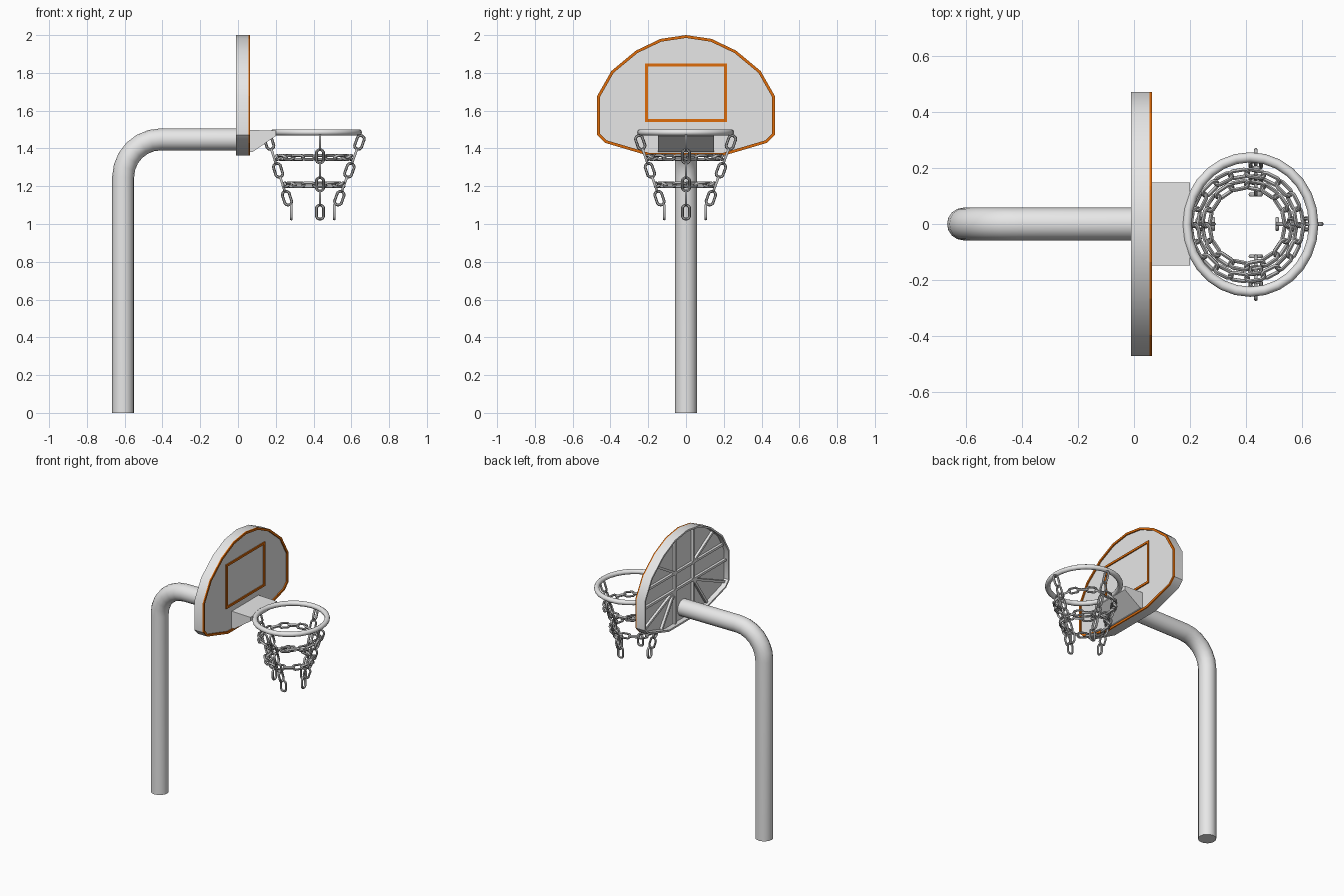
import bpy, bmesh, math
from mathutils import Vector

if "Cube" in bpy.data.objects:
    bpy.data.objects.remove(bpy.data.objects["Cube"])


def material(name, rgb):
    m = bpy.data.materials.new(name)
    m.diffuse_color = (*rgb, 1)
    m.use_nodes = True
    m.node_tree.nodes["Principled BSDF"].inputs["Base Color"].default_value = m.diffuse_color
    return m


GREY = material("light grey", (0.80, 0.80, 0.80))
ORANGE = material("orange", (0.74, 0.15, 0.003))
STEEL = material("chain steel", (0.50, 0.50, 0.50))


def finish(name, bm, mat, smooth=0):
    bmesh.ops.recalc_face_normals(bm, faces=bm.faces)
    me = bpy.data.meshes.new(name)
    bm.to_mesh(me)
    bm.free()
    me.materials.append(mat)
    ob = bpy.data.objects.new(name, me)
    bpy.context.collection.objects.link(ob)
    if smooth:
        shade(ob, smooth)
    return ob


def shade(ob, degrees=50):
    bpy.ops.object.select_all(action='DESELECT')
    ob.select_set(True)
    bpy.context.view_layer.objects.active = ob
    bpy.ops.object.shade_smooth_by_angle(angle=math.radians(degrees))


def offset(pts, d):
    """Shrink a counter-clockwise (y, z) polygon by d with mitred corners."""
    out = []
    for i, p in enumerate(pts):
        p = Vector(p)
        e1 = (p - Vector(pts[i - 1])).normalized()
        e2 = (Vector(pts[(i + 1) % len(pts)]) - p).normalized()
        n1, n2 = Vector((-e1.y, e1.x)), Vector((-e2.y, e2.x))
        out.append(tuple(p + (n1 + n2) * d / (1 + n1.dot(n2))))
    return out


def prism(bm, pts, x0, x1):
    a, b = ([bm.verts.new((x, *p)) for p in pts] for x in (x0, x1))
    bm.faces.new(a)
    bm.faces.new(b)
    for i in range(len(pts)):
        bm.faces.new((a[i - 1], a[i], b[i], b[i - 1]))


def frame(bm, outer, width, x0, x1):
    inner = offset(outer, width)
    loops = [[bm.verts.new((x, *p)) for p in pts]
             for pts, x in ((outer, x0), (outer, x1), (inner, x1), (inner, x0))]
    for k in range(4):
        a, b = loops[k], loops[(k + 1) % 4]
        for i in range(len(outer)):
            bm.faces.new((a[i - 1], a[i], b[i], b[i - 1]))


# Bent pole
path = [(-0.608, 0, 0)]
for i in range(7):
    t = math.radians(15 * i)
    path.append((-0.408 - 0.2 * math.cos(t), 0, 1.248 + 0.2 * math.sin(t)))
path.append((0.03, 0, 1.448))
cu = bpy.data.curves.new("pole", 'CURVE')
cu.dimensions = '3D'
cu.bevel_depth = 0.058
cu.bevel_resolution = 6
cu.use_fill_caps = True
sp = cu.splines.new('POLY')
sp.points.add(len(path) - 1)
for p, co in zip(sp.points, path):
    p.co = (*co, 1)
pole = bpy.data.objects.new("pole", cu)
bpy.context.collection.objects.link(pole)
pole.select_set(True)
bpy.context.view_layer.objects.active = pole
bpy.ops.object.convert(target='MESH')
pole = bpy.context.object
pole.data.materials.clear()
pole.data.materials.append(GREY)
shade(pole)

# Backboard: hollow shell, open at the back
half = [(0.20, 1.362), (0.43, 1.43), (0.47, 1.472), (0.47, 1.678),
        (0.395, 1.81), (0.265, 1.918), (0.135, 1.98)]
outline = half + [(0, 2.0)] + [(-y, z) for y, z in reversed(half)]
bm = bmesh.new()
frame(bm, outline, 0.012, -0.01, 0.055)
prism(bm, offset(outline, 0.008), 0.025, 0.0549)
finish("backboard", bm, GREY, 30)

# Stiffening ribs on the back
ribs = [((-0.46, 1.61), (0.46, 1.61)), ((-0.43, 1.73), (0.43, 1.73))]
for s in (-1, 1):
    ribs += [((s * 0.1, 1.37), (s * 0.1, 1.98)),
             ((s * 0.1, 1.61), (s * 0.445, 1.46)),
             ((s * 0.1, 1.73), (s * 0.32, 1.86)),
             ((s * 0.1, 1.61), (s * 0.25, 1.39))]
bm = bmesh.new()
for a, b in ribs:
    a, b = Vector(a), Vector(b)
    d = (b - a).normalized() * 0.008
    n = Vector((-d.y, d.x))
    prism(bm, [tuple(p) for p in (a - n, b - n, b + n, a + n)], 0.008, 0.03)
finish("back_ribs", bm, GREY)

# Painted border and target square
bm = bmesh.new()
frame(bm, outline, 0.015, 0.054, 0.0635)
finish("board_border", bm, ORANGE)
bm = bmesh.new()
frame(bm, [(-0.216, 1.54), (0.216, 1.54), (0.216, 1.85), (-0.216, 1.85)],
      0.015, 0.054, 0.0625)
finish("target_square", bm, ORANGE)

# Wedge bracket
bm = bmesh.new()
prof = [(0.05, 1.38), (0.075, 1.38), (0.2, 1.466), (0.2, 1.494), (0.05, 1.498)]
a, b = ([bm.verts.new((x, y, z)) for x, z in prof] for y in (-0.148, 0.148))
bm.faces.new(a)
bm.faces.new(b)
for i in range(len(prof)):
    bm.faces.new((a[i - 1], a[i], b[i], b[i - 1]))
finish("rim_bracket", bm, GREY)

# Rim
bpy.ops.mesh.primitive_torus_add(location=(0.414, -0.002, 1.485), major_radius=0.226,
                                 minor_radius=0.017, major_segments=28, minor_segments=10)
rim = bpy.context.object
rim.name = "rim"
rim.scale.y = 1.06
rim.data.materials.append(GREY)
shade(rim)


# Chain net
def link(bm, c, along, across, length=0.09, width=0.054, r=0.0075, n=14, m=6):
    along = along.normalized()
    across = (across - along * across.dot(along)).normalized()
    normal = along.cross(across)
    R = width / 2 - r
    s = length / 2 - r - R
    rings = []
    for i in range(n):
        t = 2 * math.pi * (i + 0.5) / n
        out = across * math.cos(t) + along * math.sin(t)
        side = 0 if abs(math.sin(t)) < 1e-6 else math.copysign(s, math.sin(t))
        p = c + out * R + along * side
        rings.append([bm.verts.new(p + r * (out * math.cos(u) + normal * math.sin(u)))
                      for u in (2 * math.pi * j / m for j in range(m))])
    for i in range(n):
        for j in range(m):
            bm.faces.new((rings[i - 1][j - 1], rings[i][j - 1], rings[i][j], rings[i - 1][j]))


bm = bmesh.new()
hangs = [((0.165, 0), (0.283, 0)), ((0.643, 0), (0.51, 0)),
         ((0.434, 0.238), (0.434, 0.105)), ((0.434, -0.242), (0.434, -0.115))]
for top, bottom in hangs:
    t, b = Vector((*top, 1.432)), Vector((*bottom, 1.063))
    radial = Vector((t.x - b.x, t.y - b.y, 0))
    tangent = Vector((-radial.y, radial.x, 0))
    for k in range(6):
        # the lowest link hangs straight down
        axis = t - b if k else Vector((0, 0, 1))
        link(bm, b.lerp(t, k / 5), axis, radial if k % 2 else tangent, n=12)
finish("hanging_chains", bm, STEEL, 60)

bm = bmesh.new()
for z, r, count in ((1.352, 0.186, 20), (1.207, 0.145, 16)):
    for k in range(count):
        t = 2 * math.pi * (k + 0.5) / count
        rad = Vector((math.cos(t), math.sin(t), 0))
        tan = Vector((-rad.y, rad.x, 0))
        tilt = Vector((0, 0, 0.8 if k % 2 else -0.8))
        link(bm, Vector((0.403, -0.005, z)) + rad * r, tan, rad + tilt,
             length=0.08, width=0.048, n=12)
finish("ring_chains", bm, STEEL, 60)
